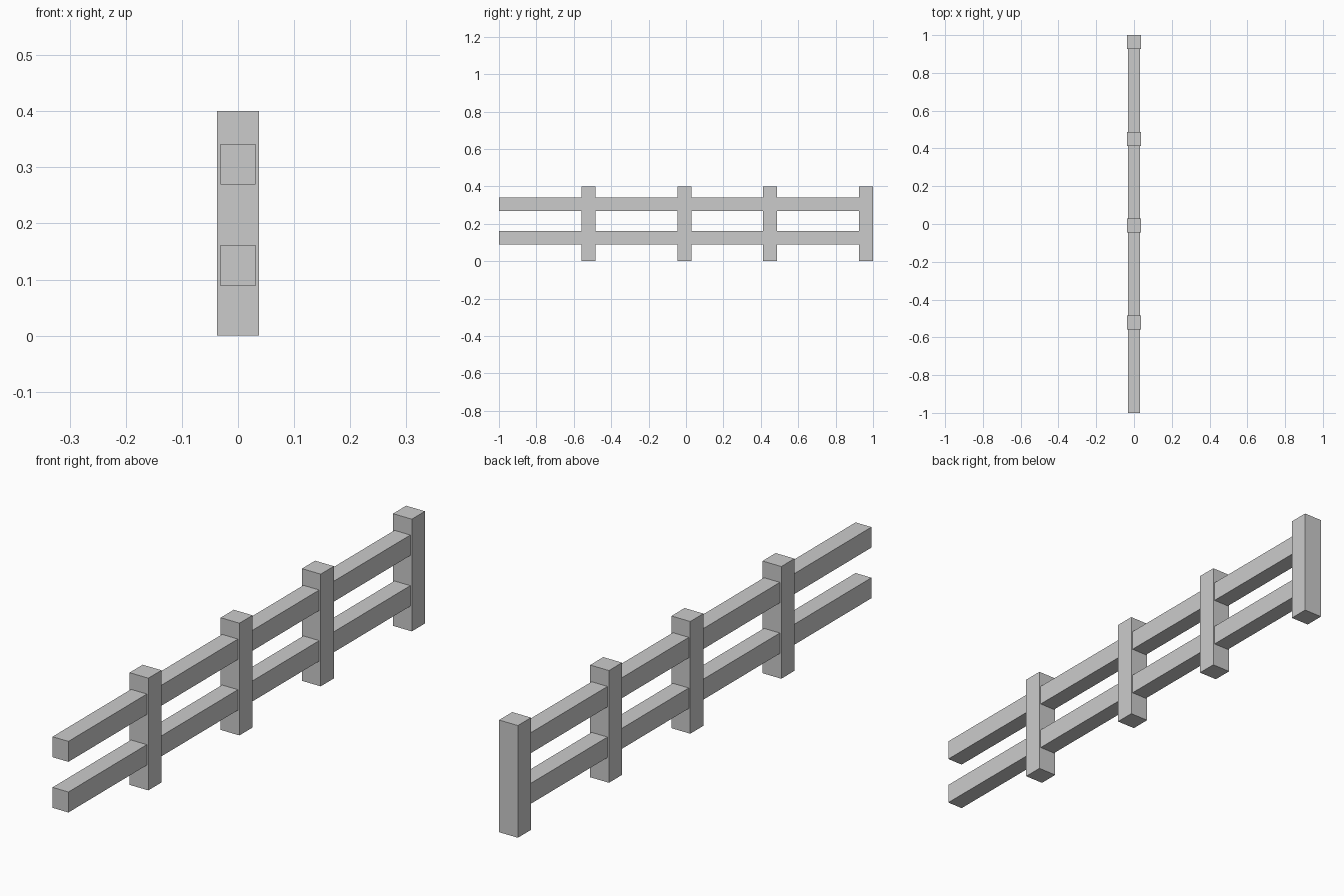
import bpy

if "Cube" in bpy.data.objects:
    bpy.data.objects.remove(bpy.data.objects["Cube"])

POST_W = 0.074
POST_H = 0.4
RAIL_W = 0.0625
RAIL_H = 0.073


def box(name, center, size):
    bpy.ops.mesh.primitive_cube_add(size=1, location=center)
    obj = bpy.context.object
    obj.name = name
    obj.scale = size
    bpy.ops.object.transform_apply(location=False, rotation=False, scale=True)
    return obj


# Upright posts, the last one closing the back end
for i, y in enumerate((-0.521, -0.008, 0.45, 1 - POST_W / 2)):
    box(f"post_{i + 1}", (0, y, POST_H / 2), (POST_W, POST_W, POST_H))

# Horizontal rails, open at the front and ending inside the last post
rail_end = 1 - POST_W / 2
for name, z in (("lower_rail", 0.125), ("upper_rail", 0.3055)):
    box(name, (0, (rail_end - 1) / 2, z), (RAIL_W, rail_end + 1, RAIL_H))
